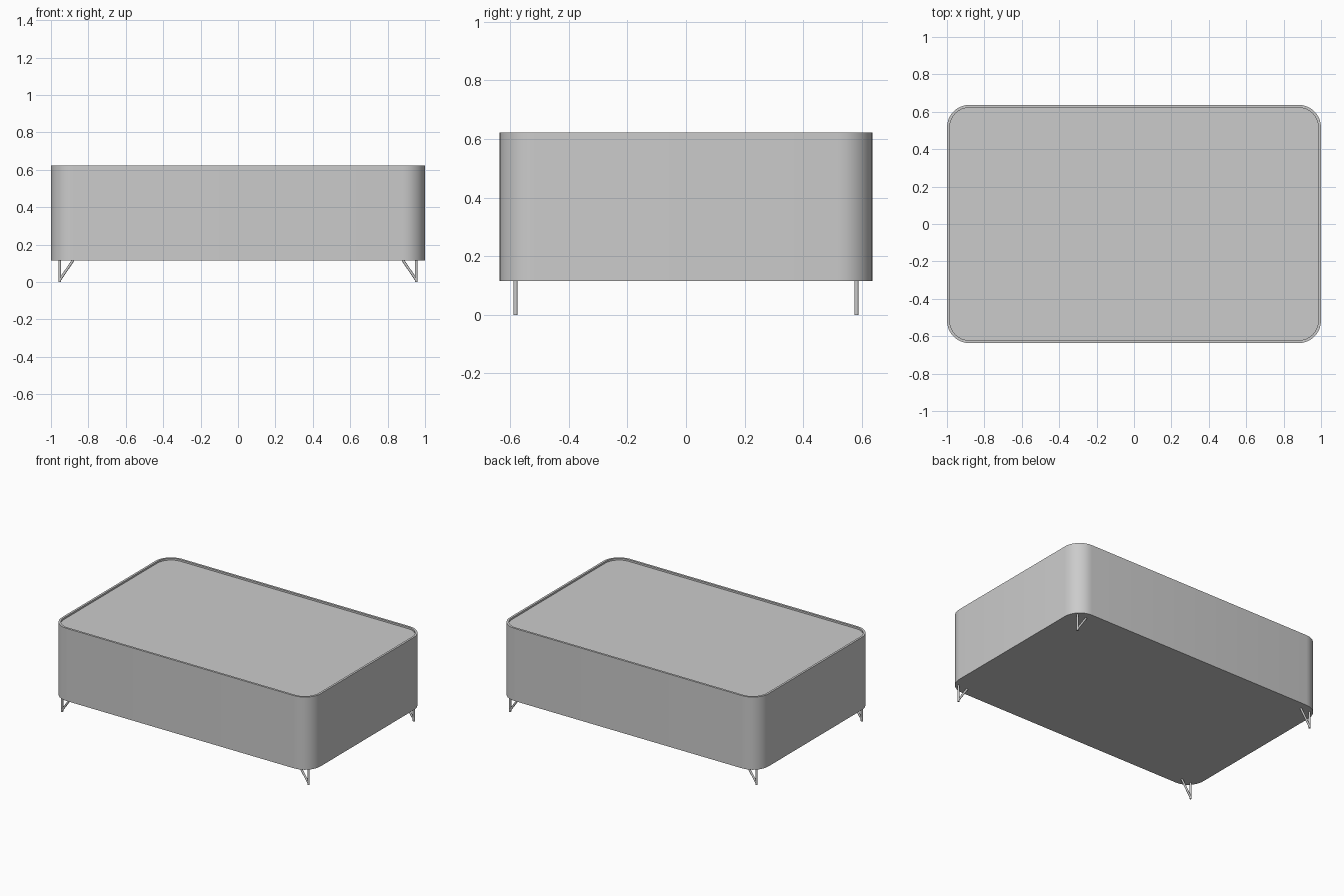
import bpy, bmesh, math
from mathutils import Vector

if "Cube" in bpy.data.objects:
    bpy.data.objects.remove(bpy.data.objects["Cube"])

HX, HY, R = 1.0, 0.637, 0.12      # half sizes and corner radius
Z0, Z1 = 0.115, 0.623             # body bottom and top
RIM, DEPTH = 0.015, 0.012         # rim width and top recess
SEG = 8


def rounded_loop(bm, inset, z):
    """Ring of vertices around a rounded rectangle."""
    r = R - inset
    ring = []
    for k, (sx, sy) in enumerate([(1, 1), (-1, 1), (-1, -1), (1, -1)]):
        for i in range(SEG + 1):
            a = math.pi / 2 * (k + i / SEG)
            ring.append(bm.verts.new((sx * (HX - R) + r * math.cos(a),
                                      sy * (HY - R) + r * math.sin(a), z)))
    return ring


def finish(bm, name):
    bmesh.ops.recalc_face_normals(bm, faces=bm.faces)
    mesh = bpy.data.meshes.new(name)
    bm.to_mesh(mesh)
    bm.free()
    obj = bpy.data.objects.new(name, mesh)
    bpy.context.collection.objects.link(obj)
    bpy.ops.object.select_all(action='DESELECT')
    obj.select_set(True)
    bpy.context.view_layer.objects.active = obj
    bpy.ops.object.shade_smooth_by_angle(angle=math.radians(35))
    return obj


# Body: rounded box with a thin raised rim around the recessed top panel
bm = bmesh.new()
rings = [rounded_loop(bm, d, z) for d, z in
         [(0, Z0), (0, Z1), (RIM, Z1), (RIM, Z1 - DEPTH)]]
for a, b in zip(rings, rings[1:]):
    for i in range(len(a)):
        j = (i + 1) % len(a)
        bm.faces.new((a[i], a[j], b[j], b[i]))
bm.faces.new(rings[0])
bm.faces.new(rings[-1])
finish(bm, "body")


def add_rod(bm, p, q, radius=0.007):
    p, q = Vector(p), Vector(q)
    d = q - p
    rod = bmesh.ops.create_cone(bm, cap_ends=True, segments=12, radius1=radius,
                                radius2=radius, depth=d.length)["verts"]
    bmesh.ops.rotate(bm, verts=rod, matrix=d.to_track_quat('Z', 'Y').to_matrix())
    bmesh.ops.translate(bm, verts=rod, vec=(p + q) / 2)


# Legs: an upright rod with a diagonal brace at every corner
for xname, sx in (("left", -1), ("right", 1)):
    for yname, sy in (("front", -1), ("back", 1)):
        bm = bmesh.new()
        y = sy * 0.582
        add_rod(bm, (sx * 0.953, y, 0), (sx * 0.953, y, Z0 + 0.002))
        add_rod(bm, (sx * 0.953, y, 0.011), (sx * 0.881, y, Z0 + 0.002))
        finish(bm, f"{yname}_{xname}_leg")
